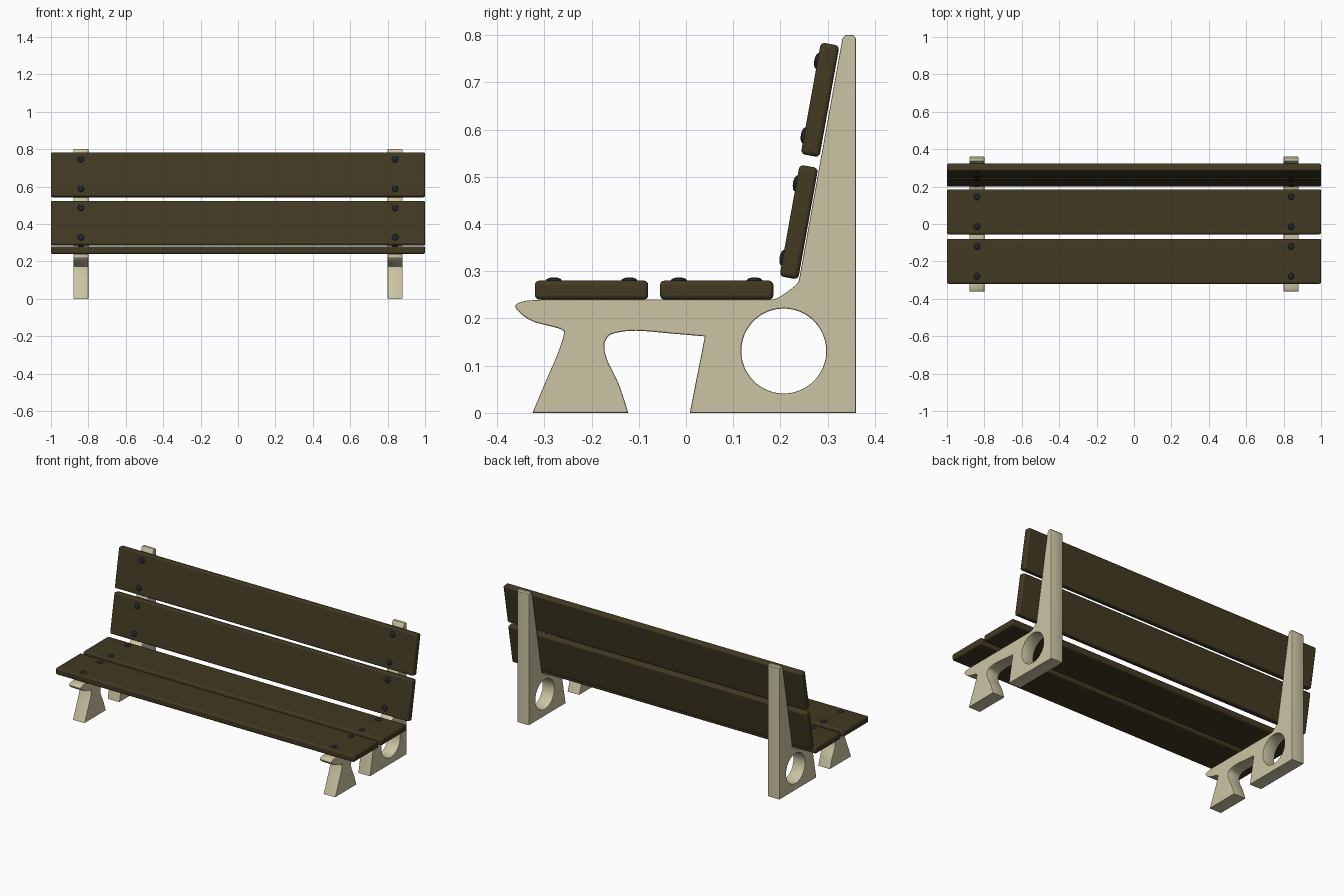
import bpy, math
from mathutils import Matrix, Vector

if "Cube" in bpy.data.objects:
    bpy.data.objects.remove(bpy.data.objects["Cube"])


def material(name, rgb):
    m = bpy.data.materials.new(name)
    m.diffuse_color = (*rgb, 1)
    m.use_nodes = True
    m.node_tree.nodes["Principled BSDF"].inputs["Base Color"].default_value = m.diffuse_color
    return m


WOOD = material("dark brown wood", (0.052, 0.041, 0.016))
STONE = material("pale concrete", (0.60, 0.56, 0.37))
METAL = material("dark steel", (0.014, 0.018, 0.028))


def select(ob):
    bpy.ops.object.select_all(action='DESELECT')
    ob.select_set(True)
    bpy.context.view_layer.objects.active = ob


def smooth_path(pts, steps=5):
    """Catmull-Rom curve through the points."""
    p = [Vector(q) for q in pts]
    p = [2 * p[0] - p[1]] + p + [2 * p[-1] - p[-2]]
    out = []
    for a, b, c, d in zip(p, p[1:], p[2:], p[3:]):
        for i in range(steps):
            t = i / steps
            out.append(0.5 * (2 * b + (c - a) * t + (2 * a - 5 * b + 4 * c - d) * t * t
                              + (3 * b - a - 3 * c + d) * t ** 3))
    return [tuple(v) for v in out] + [tuple(pts[-1])]


# Side frame outline (y, z), counter-clockwise
arch = smooth_path([(-0.122, 0.0), (-0.142, 0.06), (-0.166, 0.11), (-0.173, 0.14),
                    (-0.167, 0.159), (-0.15, 0.169), (-0.105, 0.174), (-0.03, 0.168), (0.04, 0.162)])
nose = smooth_path([(-0.30, 0.24), (-0.34, 0.237), (-0.361, 0.228), (-0.352, 0.212),
                    (-0.325, 0.194), (-0.285, 0.183), (-0.263, 0.176), (-0.259, 0.165),
                    (-0.272, 0.125), (-0.30, 0.06), (-0.325, 0.0)])
shoulder = smooth_path([(0.24, 0.285), (0.234, 0.272), (0.199, 0.246), (0.18, 0.24), (0.15, 0.24)], 3)
back = [(0.008, 0.0), (0.36, 0.0), (0.36, 0.793), (0.354, 0.80), (0.338, 0.80), (0.331, 0.792)]
outline = arch + back + shoulder + nose
hole = [(0.207 + 0.09 * math.cos(a), 0.131 + 0.09 * math.sin(a))
        for a in (-2 * math.pi * i / 48 for i in range(48))]


def side_frame(name, x):
    cu = bpy.data.curves.new(name, 'CURVE')
    cu.dimensions = '2D'
    cu.fill_mode = 'BOTH'
    cu.extrude = 0.037
    cu.bevel_depth = 0.003
    cu.bevel_resolution = 1
    cu.offset = -0.003
    for pts in (outline, hole):
        s = cu.splines.new('POLY')
        s.points.add(len(pts) - 1)
        for p, q in zip(s.points, pts):
            p.co = (q[0], q[1], 0, 1)
        s.use_cyclic_u = True
    cu.materials.append(STONE)
    ob = bpy.data.objects.new(name, cu)
    bpy.context.collection.objects.link(ob)
    # local x -> world y, local y -> world z, local z -> world x
    ob.matrix_world = Matrix(((0, 0, 1, x), (1, 0, 0, 0), (0, 1, 0, 0), (0, 0, 0, 1)))
    select(ob)
    bpy.ops.object.convert(target='MESH')
    bpy.ops.object.shade_smooth_by_angle(angle=math.radians(35))


def plank(name, y, z, tilt):
    """Plank lying flat, then tilted about x, with four bolts on its upper face."""
    frame = Matrix.Translation((0, y, z)) @ Matrix.Rotation(tilt, 4, 'X')
    bpy.ops.mesh.primitive_cube_add(size=1)
    ob = bpy.context.object
    ob.name = name
    ob.data.transform(Matrix.Diagonal((2.0, 0.24, 0.04, 1)))
    ob.matrix_world = frame
    ob.data.materials.append(WOOD)
    bev = ob.modifiers.new("rounded edges", 'BEVEL')
    bev.width = 0.009
    bev.segments = 3
    select(ob)
    bpy.ops.object.shade_smooth_by_angle(angle=math.radians(35))
    for sx in (-1, 1):
        for sy in (-1, 1):
            bpy.ops.mesh.primitive_uv_sphere_add(segments=20, ring_count=10, radius=1)
            b = bpy.context.object
            b.name = name + "_bolt"
            b.data.transform(Matrix.Diagonal((0.017, 0.017, 0.007, 1)))
            b.matrix_world = frame @ Matrix.Translation((sx * 0.84, sy * 0.08, 0.02))
            b.data.materials.append(METAL)
            bpy.ops.object.shade_smooth()


# Two concrete side frames
side_frame("left_side_frame", -0.84)
side_frame("right_side_frame", 0.84)

# Seat and backrest planks
lean = math.radians(79.8)
plank("front_seat_plank", -0.20, 0.26, 0)
plank("rear_seat_plank", 0.065, 0.26, 0)
plank("lower_back_plank", 0.239, 0.404, lean)
plank("upper_back_plank", 0.284, 0.663, lean)
